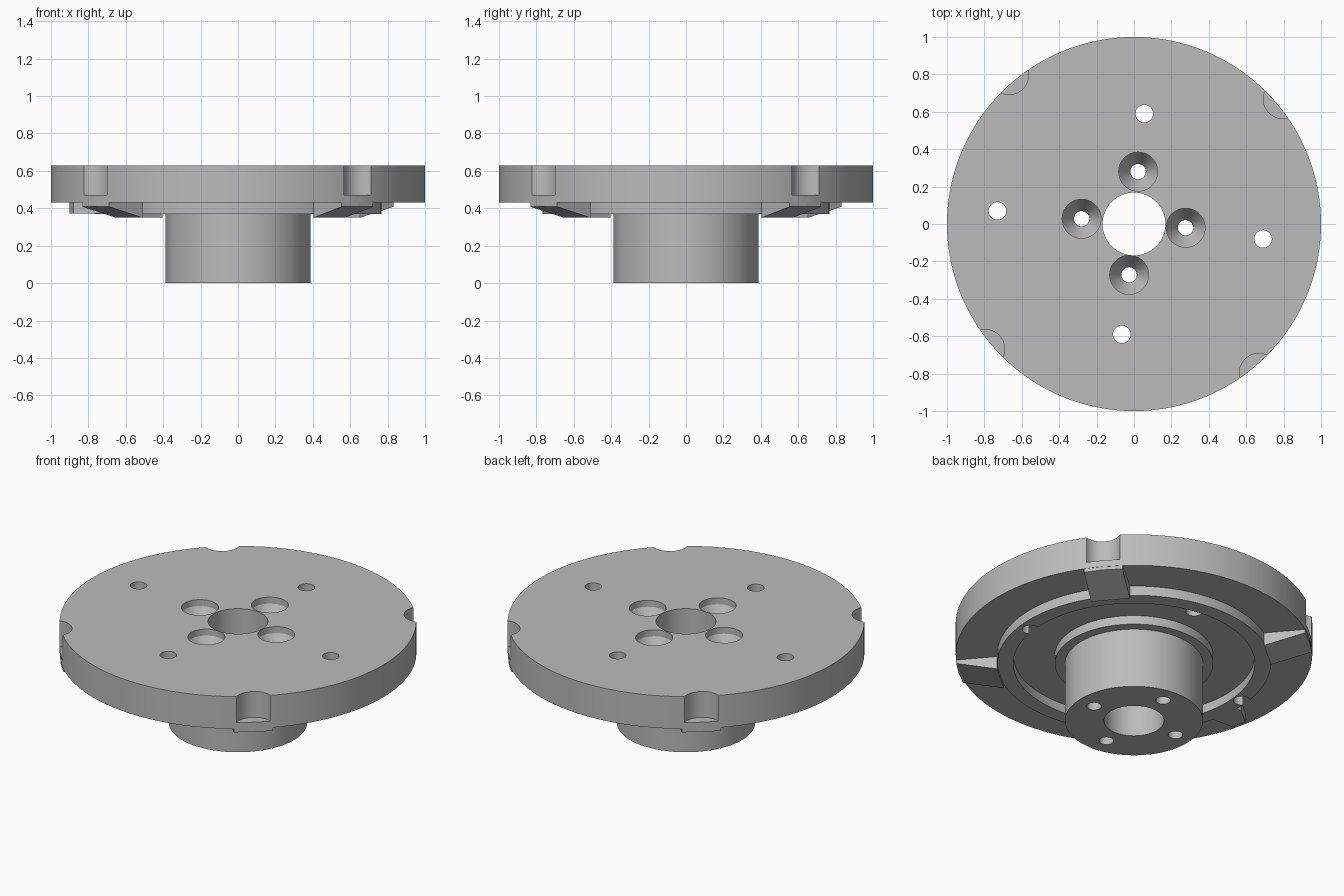
import bpy, bmesh
from math import sin, cos, pi, radians

if "Cube" in bpy.data.objects:
    bpy.data.objects.remove(bpy.data.objects["Cube"], do_unlink=True)

metal = bpy.data.materials.new("grey metal")
metal.use_nodes = True
GREY = (0.5, 0.5, 0.5, 1)
metal.diffuse_color = GREY
metal.node_tree.nodes["Principled BSDF"].inputs["Base Color"].default_value = GREY


def lathe(bm, profile, segments, centre=(0, 0)):
    """Revolve a closed (radius, z) loop; loops touching the axis become solid."""
    cx, cy = centre
    rings = []
    for r, z in profile:
        if r == 0:
            rings.append([bm.verts.new((cx, cy, z))] * segments)
        else:
            rings.append([bm.verts.new((cx + r * cos(2 * pi * i / segments),
                                        cy + r * sin(2 * pi * i / segments), z))
                          for i in range(segments)])
    for a, b in zip(rings, rings[1:] + rings[:1]):
        for i in range(segments):
            j = (i + 1) % segments
            corners = list(dict.fromkeys((a[i], a[j], b[j], b[i])))
            if len(corners) > 2:
                bm.faces.new(corners)


def prism(bm, outline, top, bottom):
    """Solid between a flat top and a bottom height given by a function of x."""
    upper = [bm.verts.new((x, y, top)) for x, y in outline]
    lower = [bm.verts.new((x, y, bottom(x))) for x, y in outline]
    bm.faces.new(upper)
    bm.faces.new(lower)
    n = len(outline)
    for i in range(n):
        j = (i + 1) % n
        bm.faces.new((upper[i], upper[j], lower[j], lower[i]))


def finish(name, bm):
    bmesh.ops.recalc_face_normals(bm, faces=bm.faces)
    mesh = bpy.data.meshes.new(name)
    bm.to_mesh(mesh)
    bm.free()
    mesh.materials.append(metal)
    obj = bpy.data.objects.new(name, mesh)
    bpy.context.collection.objects.link(obj)
    return obj


# Flange plate, raised ring, groove and hub with central bore
bm = bmesh.new()
lathe(bm, [(0.168, 0.63), (1, 0.63), (1, 0.43), (0.767, 0.43), (0.767, 0.37),
           (0.677, 0.37), (0.677, 0.425), (0.444, 0.425), (0.444, 0.37),
           (0.387, 0.37), (0.387, 0), (0.168, 0)], 128)
body = finish("flange_and_hub", bm)

# Cutter: rim notches, plate holes and countersunk bolt holes
bm = bmesh.new()
for k in range(4):
    a = radians(40 + 90 * k)
    lathe(bm, [(0, 0.8), (0.105, 0.8), (0.105, 0.47), (0, 0.47)], 48,
          (1.04 * cos(a), 1.04 * sin(a)))
for spot in [(0.055, 0.59), (-0.73, 0.07), (0.69, -0.08), (-0.065, -0.59)]:
    lathe(bm, [(0, 0.8), (0.047, 0.8), (0.047, 0.2), (0, 0.2)], 32, spot)
for spot in [(0.022, 0.28), (-0.28, 0.028), (0.276, -0.02), (-0.026, -0.272)]:
    lathe(bm, [(0, 0.8), (0.104, 0.8), (0.104, 0.59), (0.041, 0.49),
               (0.041, -0.1), (0, -0.1)], 40, spot)
cutter = finish("hole_cutter", bm)
cutter.hide_render = True

cut = body.modifiers.new("holes", "BOOLEAN")
cut.operation = "DIFFERENCE"
cut.solver = "EXACT"
cut.object = cutter
bpy.context.view_layer.objects.active = body
body.select_set(True)
bpy.ops.object.modifier_apply(modifier="holes")
bpy.data.objects.remove(cutter, do_unlink=True)
bpy.ops.object.shade_smooth_by_angle(angle=radians(25))

# Sloped keys under the rim, one below each notch
for k in range(4):
    bm = bmesh.new()
    w = 0.11
    prism(bm, [(0.76, -w), (0.993, -w), (0.999, 0), (0.993, w), (0.76, w)],
          0.44, lambda x: 0.35 + 0.06 * (x - 0.76) / 0.24)
    key = finish("sloped_key_%d" % (k + 1), bm)
    key.rotation_euler.z = radians(40 + 90 * k)

# Small locating lug beside the raised ring
bm = bmesh.new()
prism(bm, [(-0.72, -0.2), (-0.72, -0.02), (-0.8, -0.02), (-0.9, -0.1), (-0.88, -0.19)],
      0.435, lambda x: 0.371)
finish("locating_lug", bm)
